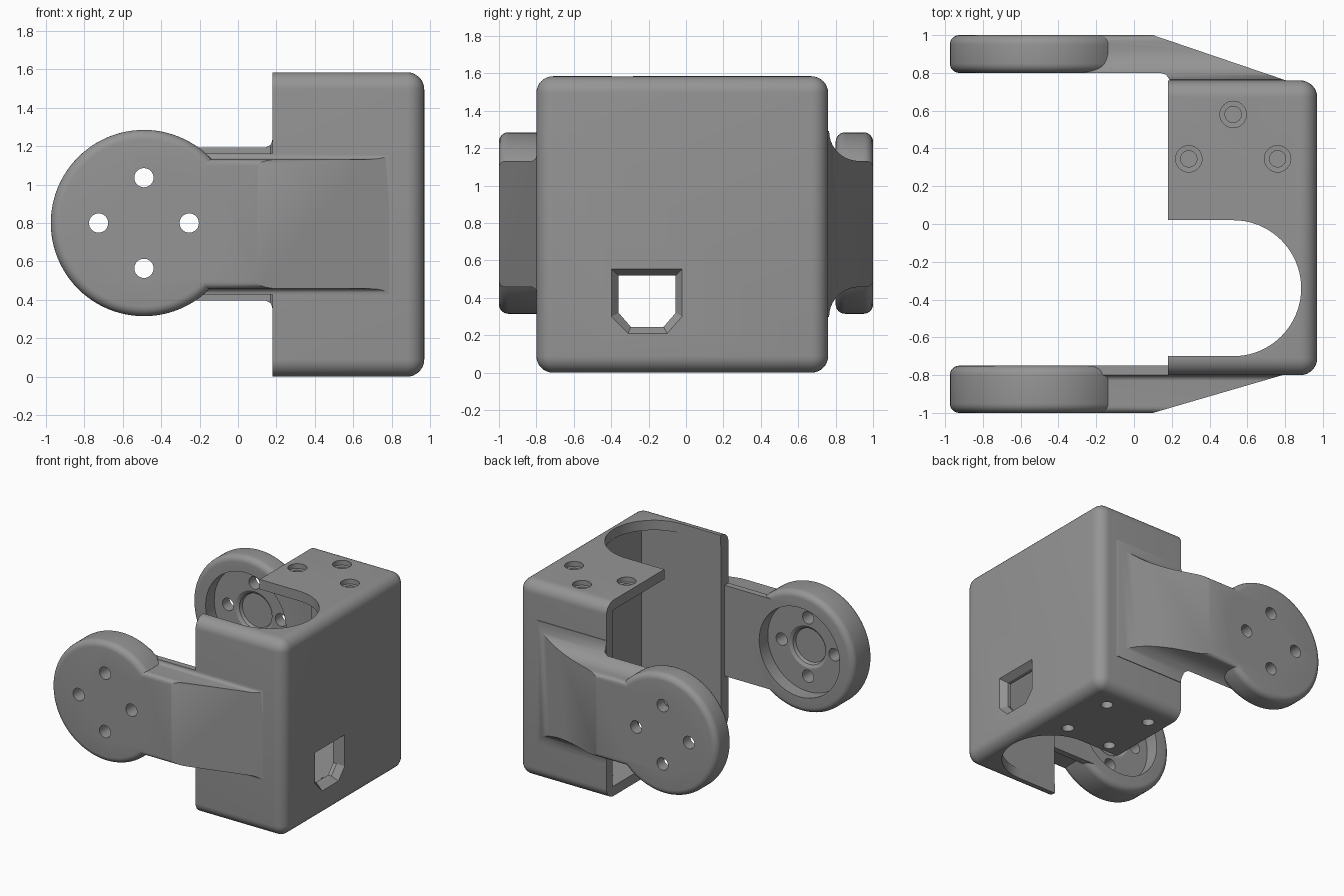
import bpy, bmesh, math
from mathutils import Vector

if "Cube" in bpy.data.objects:
    bpy.data.objects.remove(bpy.data.objects["Cube"])

grey = bpy.data.materials.new("plain grey")
grey.diffuse_color = (0.3, 0.3, 0.3, 1)
grey.use_nodes = True
grey.node_tree.nodes["Principled BSDF"].inputs["Base Color"].default_value = grey.diffuse_color


def finish(name, bm):
    bmesh.ops.recalc_face_normals(bm, faces=bm.faces)
    me = bpy.data.meshes.new(name)
    bm.to_mesh(me)
    bm.free()
    me.materials.append(grey)
    ob = bpy.data.objects.new(name, me)
    bpy.context.collection.objects.link(ob)
    return ob


def place(axis, a, b, h):
    # put a 2D point on the plane across the given axis
    return {"x": (h, a, b), "y": (a, h, b), "z": (a, b, h)}[axis]


def loft(axis, rings):
    # rings: list of (height, outline) with equal point counts, capped
    bm = bmesh.new()
    loops = [[bm.verts.new(place(axis, a, b, h)) for a, b in pts] for h, pts in rings]
    n = len(loops[0])
    for lo, hi in zip(loops, loops[1:]):
        for i in range(n):
            j = (i + 1) % n
            bm.faces.new((lo[i], lo[j], hi[j], hi[i]))
    bm.faces.new(loops[0])
    bm.faces.new(loops[-1])
    return finish("piece", bm)


def circle(a, b, r, n=32):
    return [(a + r * math.cos(2 * math.pi * i / n), b + r * math.sin(2 * math.pi * i / n))
            for i in range(n)]


def arc(a, b, r, start, end, n=8):
    return [(a + r * math.cos(math.radians(start + (end - start) * i / n)),
             b + r * math.sin(math.radians(start + (end - start) * i / n))) for i in range(n + 1)]


def boolean(target, tool, op="DIFFERENCE"):
    mod = target.modifiers.new("cut", "BOOLEAN")
    mod.operation, mod.solver, mod.object = op, "EXACT", tool
    bpy.context.view_layer.objects.active = target
    bpy.ops.object.modifier_apply(modifier=mod.name)
    bpy.data.objects.remove(tool)


def box(x0, x1, y0, y1, z0, z1):
    return loft("z", [(z, [(x0, y0), (x1, y0), (x1, y1), (x0, y1)]) for z in (z0, z1)])


def smooth(ob):
    bpy.ops.object.select_all(action="DESELECT")
    ob.select_set(True)
    bpy.context.view_layer.objects.active = ob
    bpy.ops.object.shade_smooth_by_angle(angle=math.radians(30))


# Housing block, rounded everywhere except around the open side
housing = box(0.18, 0.97, -0.80, 0.76, 0, 1.585)
housing.name = "housing"
bm = bmesh.new()
bm.from_mesh(housing.data)
edges = [e for e in bm.edges if any(v.co.x > 0.5 for v in e.verts)]
bmesh.ops.bevel(bm, geom=edges, offset=0.09, segments=8, profile=0.5, affect="EDGES")
bm.to_mesh(housing.data)
bm.free()

# Hollow interior and the rounded slot through top and bottom
boolean(housing, box(0.0, 0.89, -0.705, 0.68, 0.08, 1.505))
slot = [(0, -0.70)] + arc(0.525, -0.34, 0.36, -90, 90, 40) + [(0, 0.02)]
boolean(housing, loft("z", [(-0.1, slot), (1.7, slot)]))

# Cable window with a chamfered rim
outer = [(-0.40, 0.555), (-0.02, 0.555), (-0.02, 0.30), (-0.10, 0.21), (-0.31, 0.21), (-0.40, 0.30)]
inner = [(-0.36, 0.52), (-0.055, 0.52), (-0.055, 0.32), (-0.12, 0.245), (-0.295, 0.245), (-0.36, 0.32)]
boolean(housing, loft("x", [(0.8, inner), (0.92, inner), (0.971, outer)]))

# Counterbored screw holes in the top, plain ones in the bottom
for x, y in ((0.525, 0.58), (0.29, 0.345), (0.76, 0.345)):
    wide, narrow = circle(x, y, 0.07), circle(x, y, 0.043)
    boolean(housing, loft("z", [(1.45, narrow), (1.545, narrow), (1.546, wide), (1.65, wide)]))
for x in (0.325, 0.725):
    for y in (0.10, 0.55):
        ring = circle(x, y, 0.045)
        boolean(housing, loft("z", [(-0.1, ring), (0.2, ring)]))
smooth(housing)


# Arms: a filleted strip trimmed to its plan shape, ending in a recessed disc
CX, CZ, HALF = -0.49, 0.80, 0.337


def make_arm(name, side, inside, plan, fillet, wall):
    # half section as (distance outward, height), mirrored about the middle
    root = wall + fillet
    half = [(0.69, HALF + fillet), (wall, HALF + fillet)]
    half += arc(root, HALF + fillet, fillet, 180, 270, 10)[1:]
    half += arc(0.965, HALF - 0.035, 0.035, 90, 0, 5)
    section = [(side * d, CZ - 0.005 + h) for d, h in half]
    section += [(side * d, CZ - 0.005 - h) for d, h in reversed(half)]
    arm = loft("x", [(-0.6, section), (0.9, section)])
    arm.name = name
    flat = [(x, side * y) for x, y in plan]
    boolean(arm, loft("z", [(0.1, flat), (1.5, flat)]), "INTERSECT")

    def turned(profile):
        return loft("y", [(side * d, circle(CX, CZ, r, 96)) for d, r in profile])

    r = 0.05
    rim = [(d, 0.435 + h) for d, h in arc(inside + r, 0, r, 180, 90, 6)]
    rim += [(d, 0.435 + h) for d, h in arc(1 - r, 0, r, 90, 0, 6)]
    boolean(arm, turned(rim), "UNION")
    # wide recess with a softer central pocket
    floor = inside + 0.11
    boolean(arm, turned([(inside - 0.1, 0.36), (floor, 0.36)]))
    boolean(arm, turned([(floor - 0.02, 0.17), (floor, 0.17), (floor + 0.015, 0.145),
                         (floor + 0.04, 0.135)]))
    for i in range(4):
        a = i * math.pi / 2
        hole = circle(CX + 0.236 * math.cos(a), CZ + 0.236 * math.sin(a), 0.05)
        boolean(arm, loft("y", [(side * 0.6, hole), (side * 1.1, hole)]))
    smooth(arm)


make_arm("front_arm", -1, 0.75,
         [(CX, 1.01), (CX, 0.75), (0.8, 0.75), (0.82, 0.79), (0.10, 1.0), (0.10, 1.01)],
         0.03, 0.80)
make_arm("back_arm", 1, 0.80,
         [(CX, 1.01), (CX, 0.80), (0.14, 0.80), (0.17, 0.79), (0.19, 0.76), (0.19, 0.70),
          (0.80, 0.70), (0.82, 0.755), (0.10, 1.0), (0.10, 1.01)],
         0.16, 0.765)
